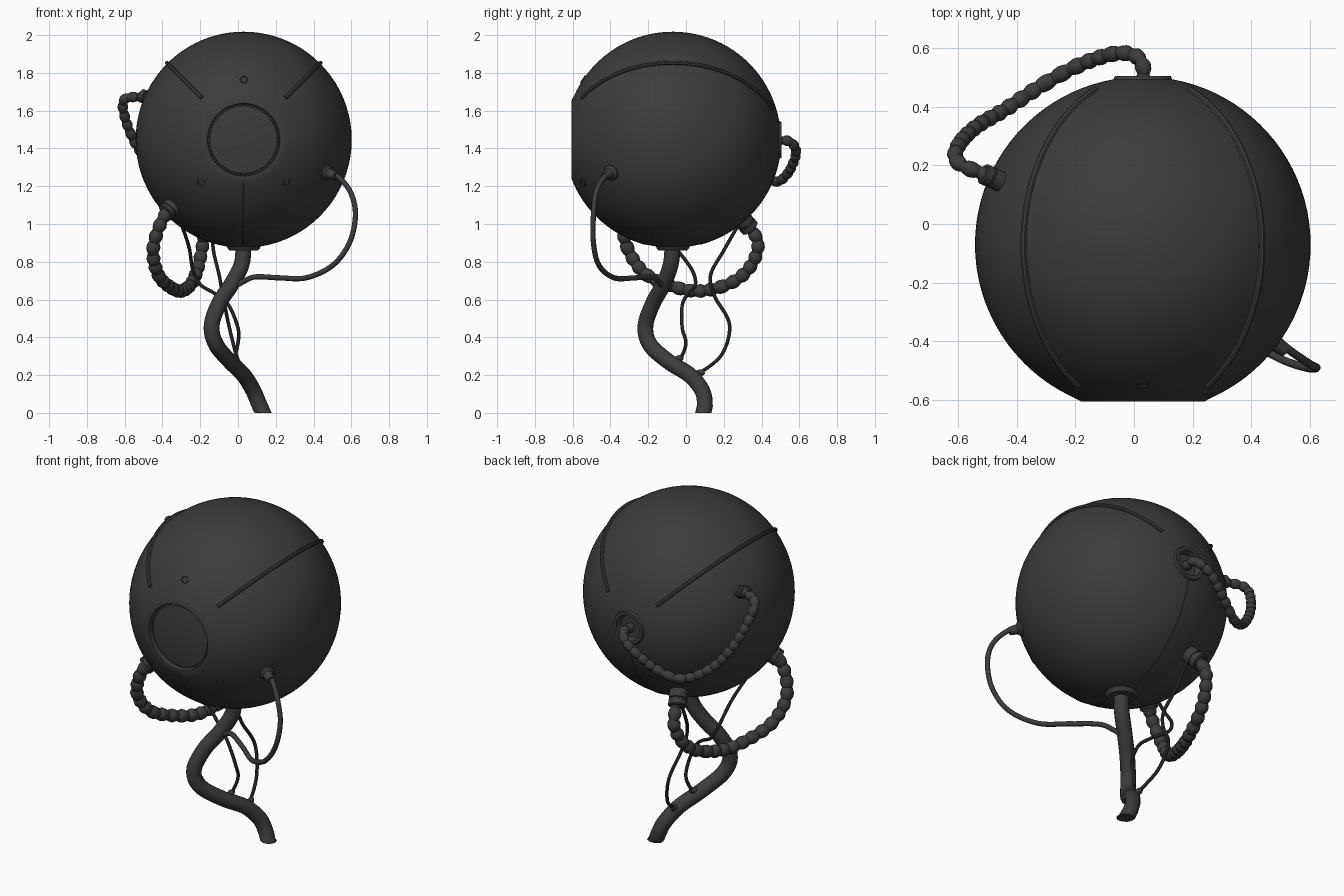
import bpy, bmesh, math
from mathutils import Vector

old = bpy.data.objects.get("Cube")
if old:
    bpy.data.objects.remove(old, do_unlink=True)

mat = bpy.data.materials.new("charcoal")
mat.use_nodes = True
COLOR = (0.045, 0.045, 0.045, 1)
mat.diffuse_color = COLOR
mat.node_tree.nodes["Principled BSDF"].inputs["Base Color"].default_value = COLOR

C = Vector((0.03, -0.07, 1.446))   # centre of the ball
R = 0.572                          # ball radius
BAND = 0.554                       # flattened middle band radius


def finish(name, mesh):
    obj = bpy.data.objects.new(name, mesh)
    bpy.context.collection.objects.link(obj)
    mesh.materials.clear()
    mesh.materials.append(mat)
    mesh.shade_smooth()
    mesh.set_sharp_from_angle(angle=math.radians(35))
    return obj


def lathe(name, profile, origin, axis, sides=24):
    """Turn a profile of (radius, height) pairs about an axis."""
    bm = bmesh.new()
    pts = [bm.verts.new((r, 0, h)) for r, h in profile]
    edges = [bm.edges.new(p) for p in zip(pts, pts[1:])]
    bmesh.ops.spin(bm, geom=pts + edges, cent=(0, 0, 0), axis=(0, 0, 1),
                   angle=math.tau, steps=sides, use_merge=True)
    bmesh.ops.remove_doubles(bm, verts=bm.verts, dist=1e-5)
    bmesh.ops.recalc_face_normals(bm, faces=bm.faces)
    rot = Vector((0, 0, 1)).rotation_difference(Vector(axis))
    for v in bm.verts:
        v.co = rot @ v.co + Vector(origin)
    mesh = bpy.data.meshes.new(name)
    bm.to_mesh(mesh)
    bm.free()
    return finish(name, mesh)


def smooth_path(points, step):
    """Catmull-Rom curve through the points, resampled to even spacing."""
    p = [Vector(q) for q in points]
    p = [2 * p[0] - p[1]] + p + [2 * p[-1] - p[-2]]
    dense = []
    for a, b, c, d in zip(p, p[1:], p[2:], p[3:]):
        for i in range(40):
            t = i / 40
            dense.append(0.5 * (2 * b + (c - a) * t + (2 * a - 5 * b + 4 * c - d) * t ** 2
                                + (3 * b - a - 3 * c + d) * t ** 3))
    dense.append(p[-2])
    out, run = [dense[0]], 0
    for a, b in zip(dense, dense[1:]):
        run += (b - a).length
        if run >= step:
            out.append(b)
            run = 0
    out.append(dense[-1])
    return out


def tube(name, points, radius, bead=0, step=0.02, sides=4):
    """Sweep a round section; bead sets the spacing of corrugations."""
    per = 6
    path = smooth_path(points, bead / per if bead else step)
    cu = bpy.data.curves.new(name, 'CURVE')
    cu.dimensions = '3D'
    cu.bevel_depth = radius
    cu.bevel_resolution = sides
    cu.use_fill_caps = True
    sp = cu.splines.new('POLY')
    sp.points.add(len(path) - 1)
    for i, (pt, q) in enumerate(zip(sp.points, path)):
        pt.co = (*q, 1)
        pt.radius = 0.74 + 0.26 * abs(math.sin(math.pi * i / per)) if bead else 1
    tmp = bpy.data.objects.new(name, cu)
    bpy.context.collection.objects.link(tmp)
    deps = bpy.context.evaluated_depsgraph_get()
    mesh = bpy.data.meshes.new_from_object(tmp.evaluated_get(deps))
    bpy.data.objects.remove(tmp, do_unlink=True)
    for v in mesh.vertices:
        v.co.z = max(v.co.z, 0)
    return finish(name, mesh)


def on_ball(x, z, side):
    """Point of the ball surface at x, z on the front (-1) or back (1)."""
    dx, dz = x - C.x, z - C.z
    return Vector((x, C.y + side * math.sqrt(R * R - dx * dx - dz * dz), z))


# Ball: front eye recess, front dome, seamed band, back dome, back socket
front, back = math.asin(0.21 / R), math.asin(0.1 / R)
edge = math.acos(0.11 / R)
profile = [(0, -0.53), (0.1, -0.528), (0.178, -0.518), (0.181, -0.508),
           (0.188, -0.508), (0.192, -0.535), (0.21, -0.535)]
for i in range(1, 21):
    a = front + (edge - front) * i / 20
    profile.append((R * math.sin(a), -R * math.cos(a)))
profile += [(BAND, -0.106), (BAND, -0.008), (BAND - 0.012, -0.006),
            (BAND - 0.012, 0.006), (BAND, 0.008), (BAND, 0.106)]
for i in range(25):
    a = edge + (math.pi - back - edge) * i / 24
    profile.append((R * math.sin(a), -R * math.cos(a)))
profile += [(0.095, 0.575), (0.075, 0.575), (0.065, 0.54), (0, 0.54)]
lathe("ball_shell", profile, C, (0, 1, 0), 80)

# Diagonal ribs along the upper shell
for name, s in (("rib_left", 1), ("rib_right", -1)):
    pts = []
    for i in range(25):
        a = math.radians(33 + (157 - 33) * i / 24)
        r = (R + 0.003) * math.sin(a) * math.sqrt(0.5)
        pts.append(C + Vector((s * r, -(R + 0.003) * math.cos(a), r)))
    tube(name, pts, 0.011, step=0.03, sides=2)

# Fine seam line under the ball, from the eye to the back socket
seam = []
for i in range(31):
    a = front + (math.pi - back - front) * i / 30
    r = min(R, BAND / max(math.sin(a), 0.01)) if abs(math.cos(a)) < 0.2 else R
    seam.append(C + Vector((0, -r * math.cos(a), -r * math.sin(a))))
tube("bottom_seam", seam, 0.003, step=0.03, sides=1)

# Round fasteners about the eye
for i, ang in enumerate((90, 225, 315)):
    p = on_ball(C.x + 0.32 * math.cos(math.radians(ang)),
                C.z + 0.32 * math.sin(math.radians(ang)), -1)
    lathe(f"fastener_{i + 1}", [(0.024, -0.01), (0.024, 0.003), (0.018, 0.005),
                                (0.015, 0.001), (0, 0.001)], p, p - C, 16)

# Stem and its collar
lathe("stem_collar", [(0, 0.05), (0.11, 0.05), (0.085, -0.012), (0.075, -0.024),
                      (0, -0.024)], (0.03, -0.07, 0.883), (0, 0, 1), 32)
tube("stem", [(0.03, -0.07, 0.92), (0.02, -0.08, 0.79), (-0.035, -0.12, 0.68),
              (-0.1, -0.175, 0.58), (-0.14, -0.215, 0.46), (-0.115, -0.19, 0.36),
              (-0.04, -0.09, 0.27), (0.03, 0.02, 0.2), (0.08, 0.085, 0.12),
              (0.11, 0.1, 0.05), (0.132, 0.092, 0), (0.145, 0.087, -0.04)], 0.042, sides=6)

# Corrugated hose from the back socket to the side plug
hose_end = Vector((-0.5, 0.165, 1.675))
tube("back_hose", [(0.03, 0.46, 1.44), (0.03, 0.54, 1.44), (0, 0.575, 1.41),
                   (-0.07, 0.58, 1.36), (-0.19, 0.54, 1.27), (-0.31, 0.475, 1.225),
                   (-0.44, 0.39, 1.29), (-0.54, 0.33, 1.42), (-0.6, 0.265, 1.57),
                   (-0.6, 0.21, 1.66), hose_end], 0.028, bead=0.045)


def plug(name, base, r, length):
    """Stepped plug standing on the ball at the given surface point."""
    axis = (base - C).normalized()
    lathe(name, [(0, -0.03), (r, -0.03), (r, length * 0.5), (r * 0.92, length * 0.53),
                 (r * 0.92, length * 0.6), (r, length * 0.63), (r, length * 0.94),
                 (r * 0.85, length), (0, length)], base, axis)


def surface(p):
    return C + (Vector(p) - C).normalized() * R


plug("back_hose_plug", surface(hose_end), 0.036, 0.07)

# Corrugated hose looping beneath the ball
plug("lower_hose_front_plug", surface((-0.37, -0.32, 1.07)), 0.05, 0.05)
plug("lower_hose_back_plug", surface((-0.17, 0.32, 1.0)), 0.05, 0.09)
tube("lower_hose", [(-0.34, -0.28, 1.1), (-0.39, -0.33, 1.04), (-0.43, -0.33, 0.95),
                    (-0.45, -0.3, 0.85), (-0.43, -0.23, 0.75), (-0.39, -0.13, 0.69),
                    (-0.31, 0.05, 0.645), (-0.25, 0.22, 0.68), (-0.215, 0.33, 0.76),
                    (-0.19, 0.38, 0.87), (-0.18, 0.36, 0.95), (-0.15, 0.28, 1.04)],
     0.037, bead=0.055)

# Smooth cable from the side plug to the stem
base = surface((0.5, -0.42, 1.26))
lathe("side_cable_plug", [(0, -0.02), (0.042, -0.02), (0.042, 0.008), (0.028, 0.02),
                          (0.022, 0.065), (0, 0.065)], base, base - C)
tube("side_cable", [(0.47, -0.38, 1.28), (0.53, -0.43, 1.25), (0.595, -0.475, 1.17),
                    (0.622, -0.49, 1.05), (0.59, -0.49, 0.9), (0.5, -0.46, 0.78),
                    (0.36, -0.38, 0.715), (0.22, -0.27, 0.715), (0.09, -0.18, 0.72),
                    (0.02, -0.14, 0.69), (-0.03, -0.12, 0.66)], 0.014)

# Thin cables hanging behind the stem, each with a small end fitting
hanging = {
    "rear_thin_cable": [(-0.14, 0.28, 1.0), (-0.13, 0.2, 0.86), (-0.1, 0.13, 0.73),
                        (-0.08, 0.15, 0.62), (-0.05, 0.23, 0.47), (-0.01, 0.19, 0.31),
                        (0.03, 0.07, 0.21), (0.035, 0.03, 0.2)],
    "front_thin_cable": [(-0.31, -0.18, 1.03), (-0.26, -0.06, 0.88), (-0.24, 0.03, 0.76),
                         (-0.2, 0.05, 0.68), (-0.12, 0.01, 0.63), (-0.05, -0.02, 0.57),
                         (0, -0.02, 0.45), (0, 0, 0.37), (-0.02, -0.03, 0.29),
                         (-0.03, -0.08, 0.27)],
}
for name, pts in hanging.items():
    tube(name, pts, 0.0095, sides=3)
    a, b = Vector(pts[-1]), Vector(pts[-2])
    lathe(name + "_fitting", [(0, 0), (0.018, 0), (0.018, 0.055), (0.01, 0.07), (0, 0.07)],
          a, b - a, 12)
